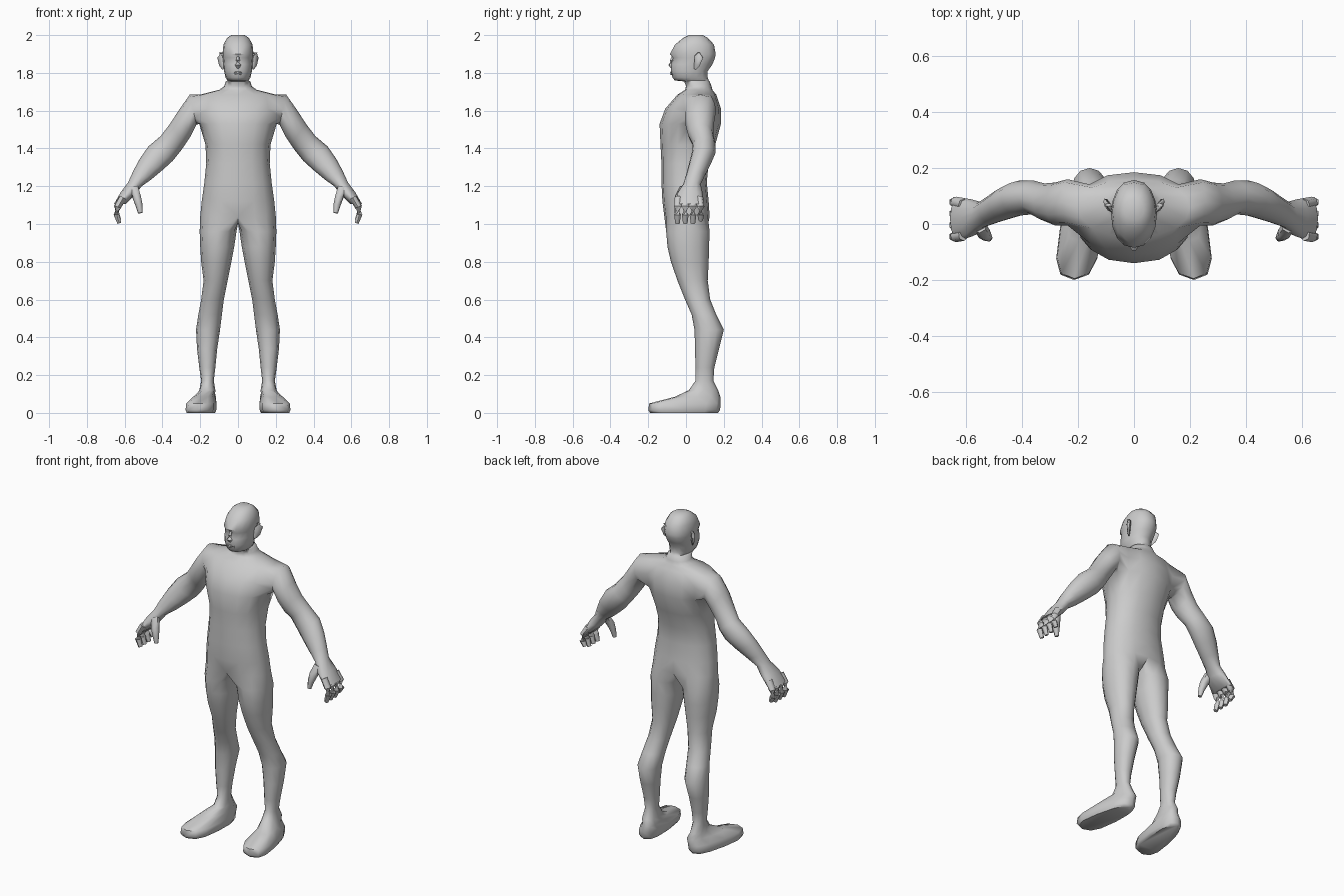
import bpy, bmesh
from math import sin, cos, radians, copysign
from mathutils import Vector, Matrix

if "Cube" in bpy.data.objects:
    bpy.data.objects.remove(bpy.data.objects["Cube"])

skin = bpy.data.materials.new("plain_grey")
skin.use_nodes = True
skin.diffuse_color = (0.6, 0.6, 0.6, 1)
skin.node_tree.nodes["Principled BSDF"].inputs["Base Color"].default_value = (0.6, 0.6, 0.6, 1)


def finish(bm, name):
    """Turn a bmesh into a smooth shaded grey object."""
    bmesh.ops.recalc_face_normals(bm, faces=bm.faces)
    mesh = bpy.data.meshes.new(name)
    bm.to_mesh(mesh)
    bm.free()
    mesh.materials.append(skin)
    obj = bpy.data.objects.new(name, mesh)
    bpy.context.collection.objects.link(obj)
    bpy.ops.object.select_all(action='DESELECT')
    obj.select_set(True)
    bpy.context.view_layer.objects.active = obj
    bpy.ops.object.shade_smooth_by_angle(angle=radians(60))
    return obj


def soft(value, power):
    """Bend a sine or cosine so a round section becomes boxier."""
    return copysign(abs(value) ** power, value)


def bridge(bm, a, b, closed=True, skip=()):
    """Join two rows of vertices with quads."""
    count = len(a)
    for i in range(count if closed else count - 1):
        if i not in skip:
            j = (i + 1) % count
            bm.faces.new((a[i], a[j], b[j], b[i]))


def tube(name, path, radii, sides=6, flat=1.0):
    """Capped tube along a path, used for fingers and face details."""
    bm = bmesh.new()
    points = [Vector(p) for p in path]
    last = len(points) - 1
    rings = []
    for i, p in enumerate(points):
        heading = points[min(i + 1, last)] - points[max(i - 1, 0)]
        turn = heading.to_track_quat('Z', 'Y')
        ring = []
        for k in range(sides):
            a = radians(360 * k / sides)
            ring.append(bm.verts.new(p + turn @ Vector((cos(a) * flat, sin(a), 0)) * radii[i]))
        rings.append(ring)
    for a, b in zip(rings, rings[1:]):
        bridge(bm, a, b)
    bm.faces.new(rings[0])
    bm.faces.new(rings[-1])
    return finish(bm, name)


# Trunk, neck and head: height, half width, front, back
trunk = [
    (1.04, .2, -.115, .125), (1.12, .192, -.125, .12), (1.22, .178, -.13, .11),
    (1.32, .168, -.13, .12), (1.42, .172, -.135, .155), (1.53, .205, -.14, .185),
    (1.61, .215, -.11, .185), (1.685, .2, -.045, .16), (1.71, .1, -.005, .14),
    (1.73, .072, 0, .135), (1.755, .066, -.01, .125), (1.76, .055, -.06, .12),
    (1.775, .066, -.071, .115), (1.81, .074, -.08, .115), (1.845, .077, -.079, .14),
    (1.88, .08, -.07, .154), (1.9, .082, -.085, .157), (1.95, .077, -.058, .148),
    (1.985, .058, -.015, .115), (2, .035, .015, .09)]
# Leg and foot: height, inner, outer, front, back
leg = [
    (.96, .008, .203, -.105, .125), (.88, .02, .2, -.098, .122), (.8, .035, .195, -.08, .12),
    (.7, .055, .182, -.045, .115), (.6, .075, .195, -.005, .128), (.52, .085, .21, .03, .16),
    (.44, .095, .222, .045, .2), (.34, .11, .217, .048, .175), (.24, .12, .205, .05, .15),
    (.17, .128, .195, .05, .145), (.12, .12, .205, .015, .17), (.085, .115, .23, -.06, .182),
    (.05, .105, .27, -.195, .184), (.015, .105, .274, -.2, .18), (0, .115, .266, -.19, .17)]
# Arm and palm: upper x and z, lower x and z, front, back
arm = [
    (.255, 1.685, .22, 1.525, -.005, .16), (.315, 1.6, .25, 1.465, -.005, .148),
    (.36, 1.53, .28, 1.42, .01, .145), (.41, 1.465, .305, 1.385, .035, .155),
    (.475, 1.41, .345, 1.335, .03, .155), (.52, 1.345, .4, 1.285, .015, .13),
    (.555, 1.28, .46, 1.235, 0, .1), (.582, 1.22, .51, 1.2, -.015, .078),
    (.62, 1.17, .54, 1.16, -.045, .088), (.657, 1.105, .595, 1.105, -.06, .096)]
ARM_ROW = 5

# Half of the trunk, leaving a hole at the shoulder
bm = bmesh.new()
rows = []
for z, half, front, back in trunk:
    row = []
    for k in range(9):
        a = radians(k * 22.5 - 90)
        y = (front + back) / 2 + (back - front) / 2 * sin(a)
        x = 0 if k in (0, 8) else half * cos(a) ** 0.85
        row.append(bm.verts.new((x, y, z)))
    rows.append(row)
for i, (a, b) in enumerate(zip(rows, rows[1:])):
    bridge(bm, a, b, closed=False, skip=range(2, 6) if i in (ARM_ROW, ARM_ROW + 1) else ())
bm.faces.new(rows[-1])

# Leg grown from the hip row and the crotch points
ring = rows[0] + [bm.verts.new((0, y, 1.005)) for y in (.075, .005, -.065)]
for z, inner, outer, front, back in leg:
    lower = []
    for k in range(12):
        a = radians(k * 30 - 120)
        foot = z < 0.1
        power = 0.75 if foot else 0.95
        side = soft(cos(a), power)
        depth = soft(sin(a), power)
        x = (inner + outer) / 2
        width = (outer - inner) / 2
        if foot:  # narrow heel, toes turned outward
            x -= depth * 0.025
            width *= 0.88 - 0.15 * depth
        y = (front + back) / 2 + (back - front) / 2 * depth
        lower.append(bm.verts.new((x + width * side, y, z)))
    bridge(bm, ring, lower)
    ring = lower
bm.faces.new(ring)

# Arm grown from the edge of the shoulder hole
low, mid, high = rows[ARM_ROW:ARM_ROW + 3]
ring = low[2:7] + [mid[6]] + high[6:1:-1] + [mid[2]]
for ux, uz, lx, lz, front, back in arm:
    upper, under = Vector((ux, 0, uz)), Vector((lx, 0, lz))
    outer = []
    for k in range(12):
        a = radians(210 + 30 * k)
        p = (upper + under) / 2 + (upper - under) / 2 * sin(a)
        p.y = (front + back) / 2 + (back - front) / 2 * cos(a)
        outer.append(bm.verts.new(p))
    bridge(bm, ring, outer)
    ring = outer
bm.faces.new(ring)

# Mirror the half into one closed body
bmesh.ops.mirror(bm, geom=bm.verts[:] + bm.edges[:] + bm.faces[:],
                 matrix=Matrix.Identity(4), merge_dist=0.0005, axis='X')
bmesh.ops.remove_doubles(bm, verts=bm.verts, dist=0.0005)
finish(bm, "body")

# Fingers, thumbs and ears on both sides
for label, s in (("left", 1), ("right", -1)):
    for i, finger in enumerate(("index", "middle", "ring", "little")):
        y = -.045 + i * .041
        tip = 1.004 + (.015 if i == 3 else 0)
        tube(f"{label}_{finger}_finger",
             [(s * .61, y * .9, 1.14), (s * .638, y, 1.09), (s * .643, y, 1.05), (s * .628, y, tip)],
             (.02, .02, .018, .012))
    tube(f"{label}_thumb",
         [(s * .55, -.01, 1.19), (s * .535, -.035, 1.14), (s * .524, -.045, 1.1), (s * .517, -.05, 1.058)],
         (.024, .024, .019, .012))
    tube(f"{label}_ear",
         [(s * .078, .048, 1.82), (s * .087, .058, 1.845), (s * .094, .068, 1.885), (s * .092, .068, 1.908)],
         (.008, .02, .026, .012), sides=8, flat=0.45)

# Face details
tube("nose", [(0, -.068, 1.893), (0, -.076, 1.865), (0, -.08, 1.843), (0, -.072, 1.828)],
     (.006, .01, .016, .01))
for lip, z in (("upper_lip", 1.803), ("lower_lip", 1.793)):
    tube(lip, [(-.025, -.071, z), (0, -.078, z), (.025, -.071, z)], (.002, .006, .002))
